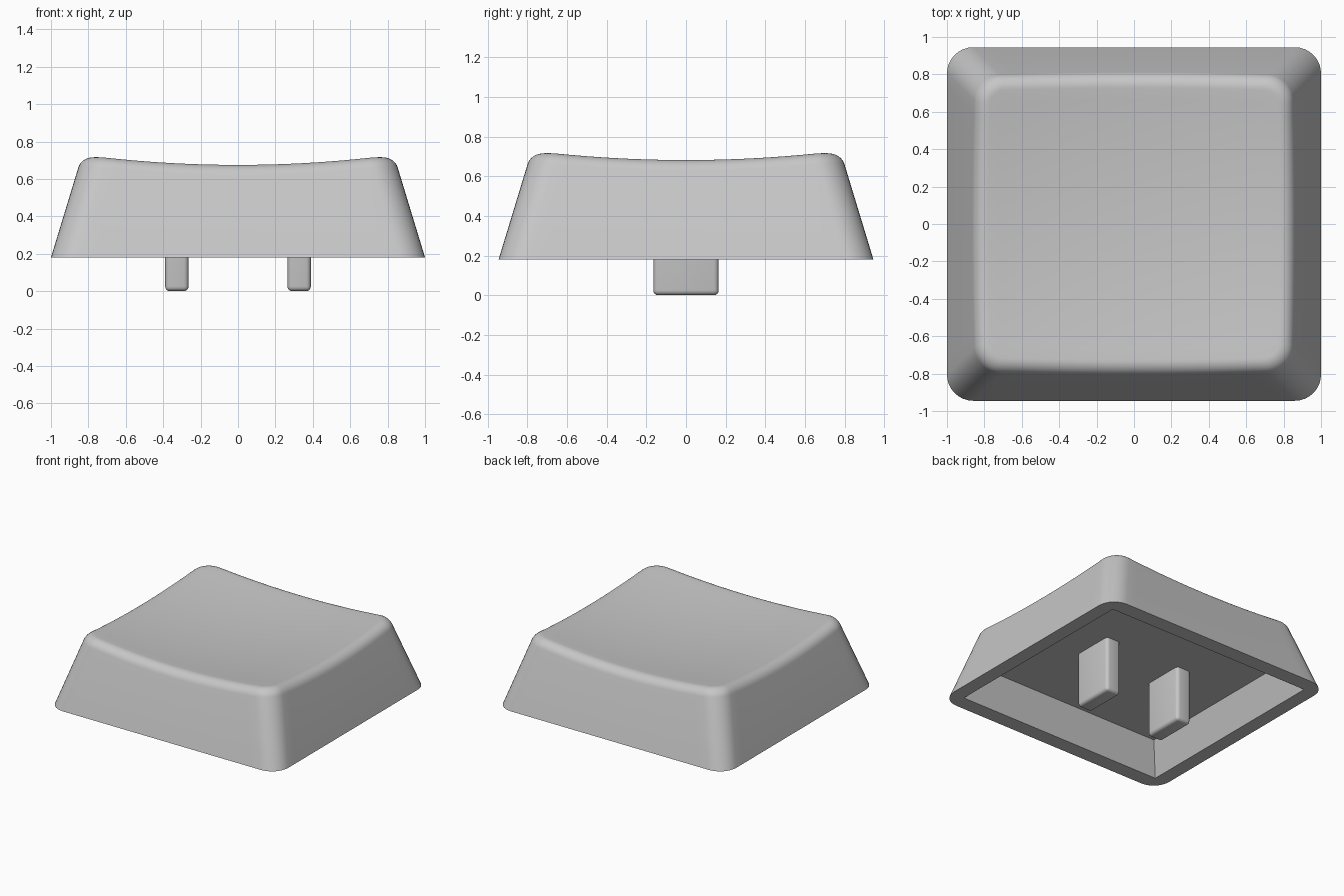
import bpy, bmesh, math
from mathutils import Vector

if "Cube" in bpy.data.objects:
    bpy.data.objects.remove(bpy.data.objects["Cube"])

BASE, CEIL = 0.18, 0.43          # skirt bottom and inner ceiling heights
HX, HY, R = 1.0, 0.945, 0.14     # skirt half sizes and corner radius
DRAFT = 0.304                    # inward lean of the walls per unit height
FILLET = 0.065                   # size of the rounded top edge

grey = bpy.data.materials.new("mid_grey")
grey.diffuse_color = (0.57, 0.57, 0.57, 1)
grey.use_nodes = True
grey.node_tree.nodes["Principled BSDF"].inputs["Base Color"].default_value = grey.diffuse_color


def dish(x, y):
    return 0.632 + 0.08 * (x * x + y * y)


def outline(inset, shrink=0.0, corner=8, side=20):
    """Rounded rectangle points; inset may be a list with one value per point."""
    pts = []
    for q, (sx, sy) in enumerate([(1, 1), (-1, 1), (-1, -1), (1, -1)]):
        nx, ny = [(-1, 1), (-1, -1), (1, -1), (1, 1)][q]
        for i in range(corner + 1):
            a = math.pi / 2 * (q + i / corner)
            pts.append((sx, sy, math.cos(a), math.sin(a)))
        # straight run towards the next corner
        a = math.pi / 2 * (q + 1)
        for i in range(1, side):
            t = i / side
            px = sx + (nx - sx) * t
            py = sy + (ny - sy) * t
            pts.append((px, py, math.cos(a), math.sin(a)))
    out = []
    for k, (cx, cy, n, m) in enumerate(pts):
        d = inset[k] if isinstance(inset, list) else inset
        out.append(Vector((cx * (HX - d - R) + n * (R - shrink),
                           cy * (HY - d - R) + m * (R - shrink), 0)))
    return out


def finish(bm, name):
    bmesh.ops.recalc_face_normals(bm, faces=bm.faces)
    me = bpy.data.meshes.new(name)
    bm.to_mesh(me)
    bm.free()
    ob = bpy.data.objects.new(name, me)
    me.materials.append(grey)
    bpy.context.collection.objects.link(ob)
    bpy.ops.object.select_all(action='DESELECT')
    ob.select_set(True)
    bpy.context.view_layer.objects.active = ob
    bpy.ops.object.shade_smooth_by_angle(angle=math.radians(35))
    return ob


# --- key cap: leaning walls, rounded top edge, dished top, hollow underside ---
bottom = outline(0.0)
inset = [0.165] * len(bottom)
for _ in range(8):               # find where the walls meet the dish
    inset = [DRAFT * (dish(p.x, p.y) - BASE) for p in outline(inset)]
edge = outline(inset)
inner = outline(inset, FILLET)
for p in edge + inner:
    p.z = dish(p.x, p.y)
for p in bottom:
    p.z = BASE
start = [e + (b - e).normalized() * FILLET for e, b in zip(edge, bottom)]

rings = [bottom]
STEPS, W = 8, 0.79
for s in range(STEPS + 1):       # circular blend from wall to top
    t = s / STEPS
    a, b, c = (1 - t) ** 2, 2 * W * t * (1 - t), t * t
    rings.append([(p * a + e * b + q * c) / (a + b + c)
                  for p, e, q in zip(start, edge, inner)])
for k in range(11, 0, -1):       # dished top
    f = k / 12
    rings.append([Vector((p.x * f, p.y * f, dish(p.x * f, p.y * f))) for p in inner])

bm = bmesh.new()
loops = [[bm.verts.new(p) for p in ring] for ring in rings]
n = len(bottom)
for lo, hi in zip(loops, loops[1:]):
    for i in range(n):
        j = (i + 1) % n
        bm.faces.new((lo[i], lo[j], hi[j], hi[i]))
centre = bm.verts.new((0, 0, dish(0, 0)))
for i in range(n):
    bm.faces.new((loops[-1][i], loops[-1][(i + 1) % n], centre))


def rect(hx, hy, z):
    return [bm.verts.new((sx * hx, sy * hy, z))
            for sx, sy in [(1, 1), (-1, 1), (-1, -1), (1, -1)]]


# hollow with sharp corners
mouth = rect(0.89, 0.825, BASE)
roof = rect(0.81, 0.745, CEIL)
for i in range(4):
    j = (i + 1) % 4
    bm.faces.new((mouth[i], roof[i], roof[j], mouth[j]))
bm.faces.new(roof)
# flat rim between the outer skirt and the hollow
rim = [e for e in bm.edges if e.is_boundary]
bmesh.ops.triangle_fill(bm, edges=rim, use_beauty=True, normal=(0, 0, -1))
finish(bm, "key_cap")

# --- two stem prongs under the cap ---
TOP = 0.46
for side, name in ((-1, "left_prong"), (1, "right_prong")):
    bm = bmesh.new()
    bmesh.ops.create_cube(bm, size=1)
    for v in bm.verts:
        v.co = Vector((v.co.x * 0.125 + side * 0.327, v.co.y * 0.33, (v.co.z + 0.5) * TOP))
    edges = [e for e in bm.edges if min(v.co.z for v in e.verts) < 0.1]
    bmesh.ops.bevel(bm, geom=edges, offset=0.025, segments=4, profile=0.5, affect='EDGES')
    finish(bm, name)
